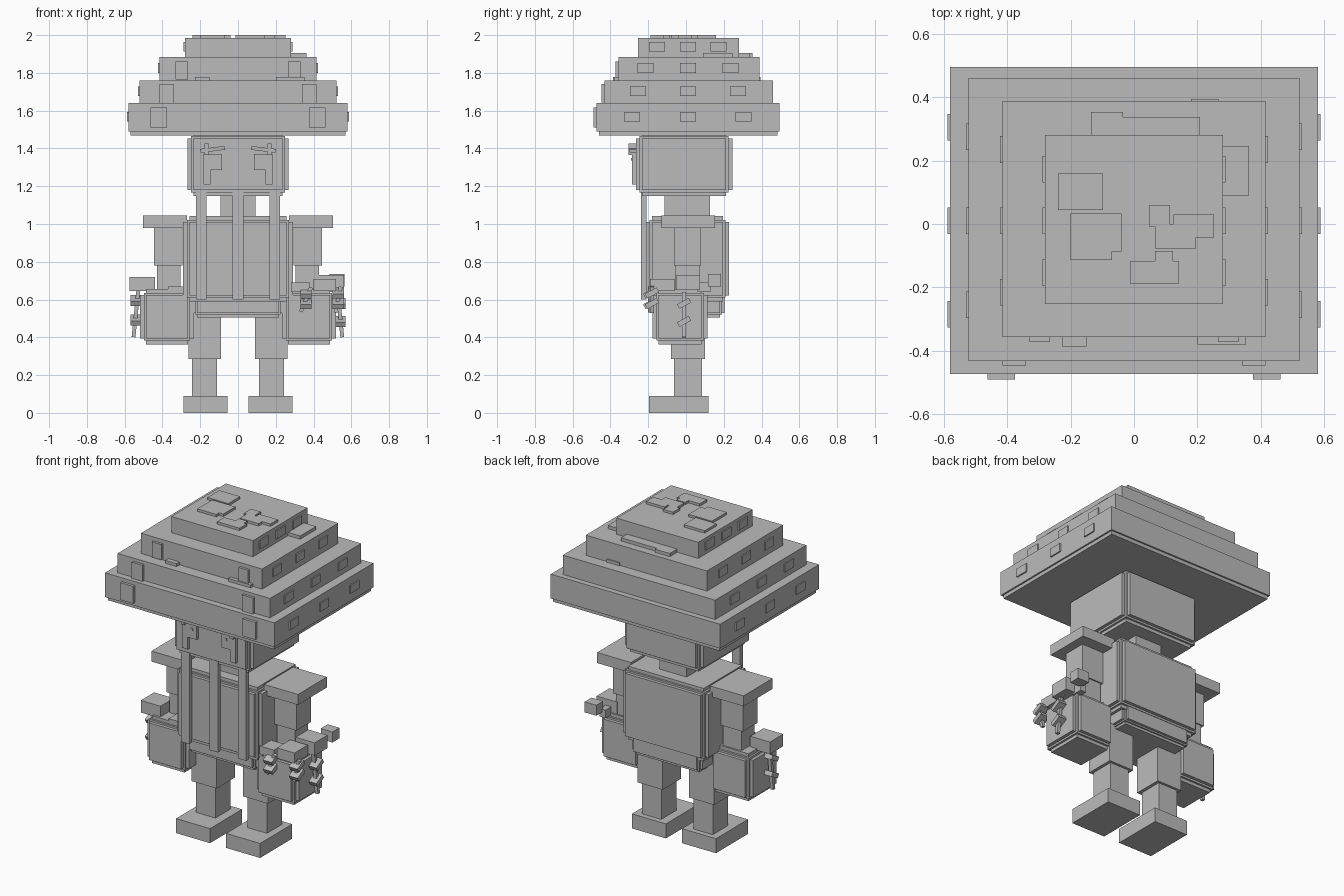
import bpy
import bmesh
from mathutils import Matrix, Vector

default_cube = bpy.data.objects.get("Cube")
if default_cube:
    bpy.data.objects.remove(default_cube, do_unlink=True)

# One matte grey for the whole figure
GREY = (0.5, 0.5, 0.5, 1)
grey = bpy.data.materials.new("stone grey")
grey.diffuse_color = GREY
grey.use_nodes = True
grey.node_tree.nodes["Principled BSDF"].inputs["Base Color"].default_value = GREY


def add_box(bm, x, y, z, tilt=None):
    """Add a box given its (low, high) range on each axis."""
    low, high = (Vector(corner) for corner in zip(x, y, z))
    matrix = Matrix.Translation((low + high) / 2)
    if tilt:
        matrix = matrix @ Matrix.Rotation(tilt[0], 4, tilt[1])
    matrix = matrix @ Matrix.Diagonal((*(high - low), 1))
    bmesh.ops.create_cube(bm, size=1, matrix=matrix)


def make_part(name, *boxes):
    """Make one flat-shaded object out of boxes."""
    bm = bmesh.new()
    for box in boxes:
        add_box(bm, **box)
    mesh = bpy.data.meshes.new(name)
    bm.to_mesh(mesh)
    bm.free()
    mesh.materials.append(grey)
    part = bpy.data.objects.new(name, mesh)
    bpy.context.collection.objects.link(part)
    return part


def mirrored(box):
    """Copy a box to the other side of the body."""
    low, high = box["x"]
    flipped = dict(box, x=(-high, -low))
    if "tilt" in box:
        flipped["tilt"] = (-box["tilt"][0], box["tilt"][1])
    return flipped


def make_pair(name, *boxes):
    make_part("left_" + name, *boxes)
    make_part("right_" + name, *map(mirrored, boxes))


def paneled(x, y, z, step=0.02):
    """A core box with a raised panel on each face."""
    def shrink(span, amount):
        return (span[0] + amount, span[1] - amount)

    full = dict(x=x, y=y, z=z)
    boxes = [{axis: shrink(span, step) for axis, span in full.items()}]
    for raised in full:
        boxes.append({axis: span if axis == raised else shrink(span, step * 1.6)
                      for axis, span in full.items()})
    return boxes


def around(center, half):
    return (center - half, center + half)


# Stepped cap: half width, front, back, bottom, top, side spot spacing
tiers = [
    (0.58, -0.473, 0.495, 1.49, 1.64, 0.295),
    (0.522, -0.432, 0.46, 1.64, 1.76, 0.265),
    (0.415, -0.357, 0.388, 1.76, 1.885, 0.225),
    (0.28, -0.253, 0.28, 1.885, 1.985, 0.163),
]
cap, side_spots = [], []
for half, front, back, bottom, top, spacing in tiers:
    cap.append(dict(x=(-half, half), y=(front, back), z=(bottom, top)))
    middle = (bottom + top) / 2
    for i in (-1, 0, 1):
        side_spots.append(dict(x=(half - 0.01, half + 0.008),
                               y=around(0.01 + i * spacing, 0.042),
                               z=around(middle + 0.003, 0.026)))
make_part("cap_tiers", *cap)
make_part("cap_underside", dict(x=(-0.57, 0.57), y=(-0.46, 0.485), z=(1.468, 1.5)))
make_pair("cap_side_spots", *side_spots)
make_pair("cap_front_spots",
          dict(x=(0.375, 0.462), y=(-0.49, -0.46), z=(1.51, 1.617)),
          dict(x=(0.34, 0.415), y=(-0.447, -0.42), z=(1.64, 1.74)),
          dict(x=(0.265, 0.33), y=(-0.372, -0.34), z=(1.765, 1.86)))

# Raised patches lying on top of the tiers
top, ledge, rim = (1.98, 2.0), (1.88, 1.905), (1.755, 1.778)
make_part("cap_top_patches",
          dict(x=(-0.24, -0.097), y=(0.044, 0.16), z=top),
          dict(x=(-0.2, -0.07), y=(-0.113, 0.033), z=top),
          dict(x=(-0.08, -0.04), y=(-0.087, 0.033), z=top),
          dict(x=(0.047, 0.114), y=(-0.008, 0.06), z=top),
          dict(x=(0.066, 0.195), y=(-0.077, 0), z=top),
          dict(x=(0.125, 0.252), y=(-0.042, 0.03), z=top),
          dict(x=(-0.012, 0.142), y=(-0.188, -0.117), z=top),
          dict(x=(0.066, 0.123), y=(-0.13, -0.085), z=top))
make_part("cap_ledge_patches",
          dict(x=(0.27, 0.363), y=(0.09, 0.246), z=ledge),
          dict(x=(-0.136, -0.035), y=(0.27, 0.353), z=ledge),
          dict(x=(-0.04, 0.208), y=(0.27, 0.338), z=ledge),
          dict(x=(0.18, 0.267), y=(0.38, 0.395), z=rim),
          dict(x=(-0.227, -0.15), y=(-0.387, -0.35), z=rim),
          dict(x=(0.2, 0.353), y=(-0.38, -0.35), z=rim))

# Head, face and neck
make_part("head", *paneled((-0.268, 0.268), (-0.265, 0.245), (1.147, 1.485)))
make_pair("eye",
          dict(x=(0.145, 0.183), y=(-0.285, -0.255), z=(1.21, 1.37)),
          dict(x=(0.085, 0.15), y=(-0.285, -0.255), z=(1.285, 1.37)))
make_pair("pupil", dict(x=(0.11, 0.125), y=(-0.29, -0.28), z=(1.335, 1.35)))
make_pair("brow",
          dict(x=(0.07, 0.2), y=(-0.3, -0.25), z=(1.385, 1.405), tilt=(0.12, "Y")),
          dict(x=(0.155, 0.178), y=(-0.305, -0.26), z=(1.365, 1.425)))
make_part("neck", dict(x=(-0.093, 0.093), y=(-0.115, 0.127), z=(1.03, 1.18)))

# Torso, pelvis and the strands hanging from the head
make_part("torso", *paneled((-0.29, 0.29), (-0.212, 0.228), (0.59, 1.042)))
make_part("pelvis", *paneled((-0.24, 0.24), (-0.17, 0.205), (0.505, 0.66), step=0.015))
make_part("hanging_strands",
          *[dict(x=around(center, 0.028), y=(-0.238, -0.21), z=(0.6, 1.18))
            for center in (-0.195, 0, 0.195)])

# Legs
make_pair("leg",
          dict(x=(0.09, 0.262), y=(-0.08, 0.1), z=(0.285, 0.53)),
          dict(x=(0.11, 0.243), y=(-0.063, 0.085), z=(0.08, 0.3)))
make_pair("foot", dict(x=(0.055, 0.288), y=(-0.195, 0.118), z=(0, 0.09)))

# Arms and large blocky hands
make_pair("shoulder", dict(x=(0.27, 0.502), y=(-0.13, 0.153), z=(0.98, 1.045)))
make_pair("arm",
          dict(x=(0.295, 0.445), y=(-0.063, 0.08), z=(0.78, 1)),
          dict(x=(0.305, 0.43), y=(-0.055, 0.072), z=(0.62, 0.8)))
make_pair("hand", *paneled((0.233, 0.518), (-0.177, 0.115), (0.362, 0.655)))
make_part("left_hand_lumps",
          dict(x=(0.4, 0.52), y=(-0.19, -0.06), z=(0.645, 0.71)),
          dict(x=(0.28, 0.38), y=(-0.19, -0.09), z=(0.64, 0.69)),
          dict(x=(0.42, 0.56), y=(-0.05, 0.075), z=(0.65, 0.73)),
          dict(x=(0.485, 0.565), y=(0.117, 0.185), z=(0.67, 0.735)),
          dict(x=(0.46, 0.5), y=(0.06, 0.13), z=(0.64, 0.69)))
make_part("right_hand_lumps",
          dict(x=(-0.575, -0.44), y=(-0.13, 0), z=(0.645, 0.72)),
          dict(x=(-0.37, -0.29), y=(-0.15, -0.06), z=(0.64, 0.67)))


# Thin knotted tassels dangling from the hands
def make_tassel(name, x, y, bottom, top, lean):
    boxes = [dict(x=around(x, 0.01), y=around(y, 0.01), z=(bottom, top), tilt=(lean, "Y"))]
    for share in (0.35, 0.75):
        height = bottom + (top - bottom) * share
        boxes.append(dict(x=around(x, 0.03), y=around(y, 0.035),
                          z=around(height, 0.014), tilt=(0.5, "X")))
    make_part(name, *boxes)


make_tassel("left_outer_tassel", 0.54, -0.01, 0.4, 0.64, -0.1)
make_tassel("left_corner_tassel", 0.53, -0.18, 0.53, 0.67, 0.2)
make_tassel("left_front_tassel", 0.36, -0.19, 0.53, 0.67, 0.4)
make_tassel("right_outer_tassel", -0.54, -0.06, 0.4, 0.66, 0.1)
